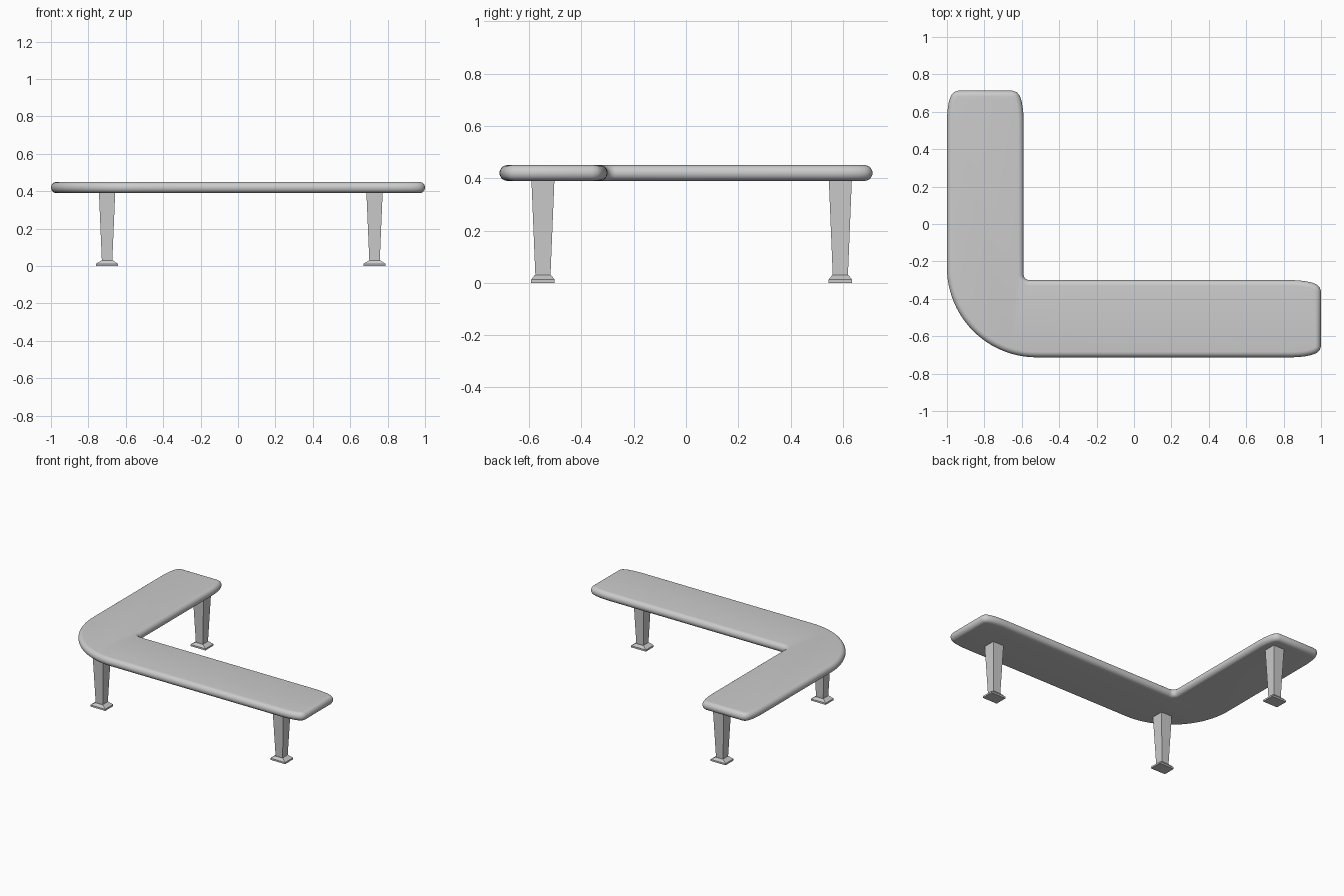
import bpy, bmesh
from math import sin, cos, pi, radians
from mathutils import Vector

if "Cube" in bpy.data.objects:
    bpy.data.objects.remove(bpy.data.objects["Cube"])


def make_object(name, bm):
    bmesh.ops.recalc_face_normals(bm, faces=bm.faces[:])
    me = bpy.data.meshes.new(name)
    bm.to_mesh(me)
    bm.free()
    ob = bpy.data.objects.new(name, me)
    bpy.context.collection.objects.link(ob)
    return ob


def loft(name, rings):
    bm = bmesh.new()
    loops = [[bm.verts.new(p) for p in ring] for ring in rings]
    for a, b in zip(loops, loops[1:]):
        for i in range(len(a)):
            j = (i + 1) % len(a)
            bm.faces.new((a[i], a[j], b[j], b[i]))
    bm.faces.new(loops[0][::-1])
    bm.faces.new(loops[-1])
    return make_object(name, bm)


def arc(cx, cy, rx, ry, start, end, n=10):
    """Elliptical corner as (point, outward normal) pairs."""
    sign = 1 if end > start else -1
    out = []
    for i in range(n + 1):
        t = radians(start + (end - start) * i / n)
        nrm = Vector((cos(t) / rx, sin(t) / ry)).normalized() * sign
        out.append((Vector((cx + rx * cos(t), cy + ry * sin(t))), nrm))
    return out


# Seat: L-shaped core outline (counter-clockwise), swept with a half-round edge
R = 0.03
L, F, X, Y = -1 + R, -0.713 + R, 1 - R, 0.713 - R     # outer limits
IX, IY = -0.59 - R, -0.30 - R                         # inner limits
a, b = 0.14, 0.03                                     # end corner radii
core = (arc(L + 0.45, F + 0.45, 0.45, 0.45, 180, 270, 24)
        + arc(X - a, F + b, a, b, 270, 360)
        + arc(X - a, IY - b, a, b, 0, 90)
        + arc(IX + 0.06, IY + 0.06, 0.06, 0.06, 270, 180)
        + arc(IX - b, Y - a, b, a, 0, 90)
        + arc(L + b, Y - a, b, a, 90, 180))
rings = []
for k in range(13):
    t = -pi / 2 + pi * k / 12
    rings.append([(*(p + n * R * cos(t)), 0.42 + R * sin(t)) for p, n in core])
seat = loft("seat", rings)
bpy.context.view_layer.objects.active = seat
seat.select_set(True)
bpy.ops.object.shade_smooth_by_angle(angle=radians(35))


def box_rings(x, y, levels):
    return [[(x + sx * wx / 2, y + sy * wy / 2, z)
             for sx, sy in ((-1, -1), (1, -1), (1, 1), (-1, 1))]
            for z, wx, wy in levels]


# Tapered legs, each on a flared foot
for name, x, y in (("corner", -0.70, -0.547), ("right", 0.73, -0.547),
                   ("back", -0.70, 0.59)):
    loft(name + "_leg", box_rings(x, y, [(0.03, 0.056, 0.058), (0.395, 0.087, 0.088)]))
    loft(name + "_foot", box_rings(x, y, [(0, 0.118, 0.09), (0.012, 0.118, 0.09),
                                          (0.03, 0.062, 0.062)]))
